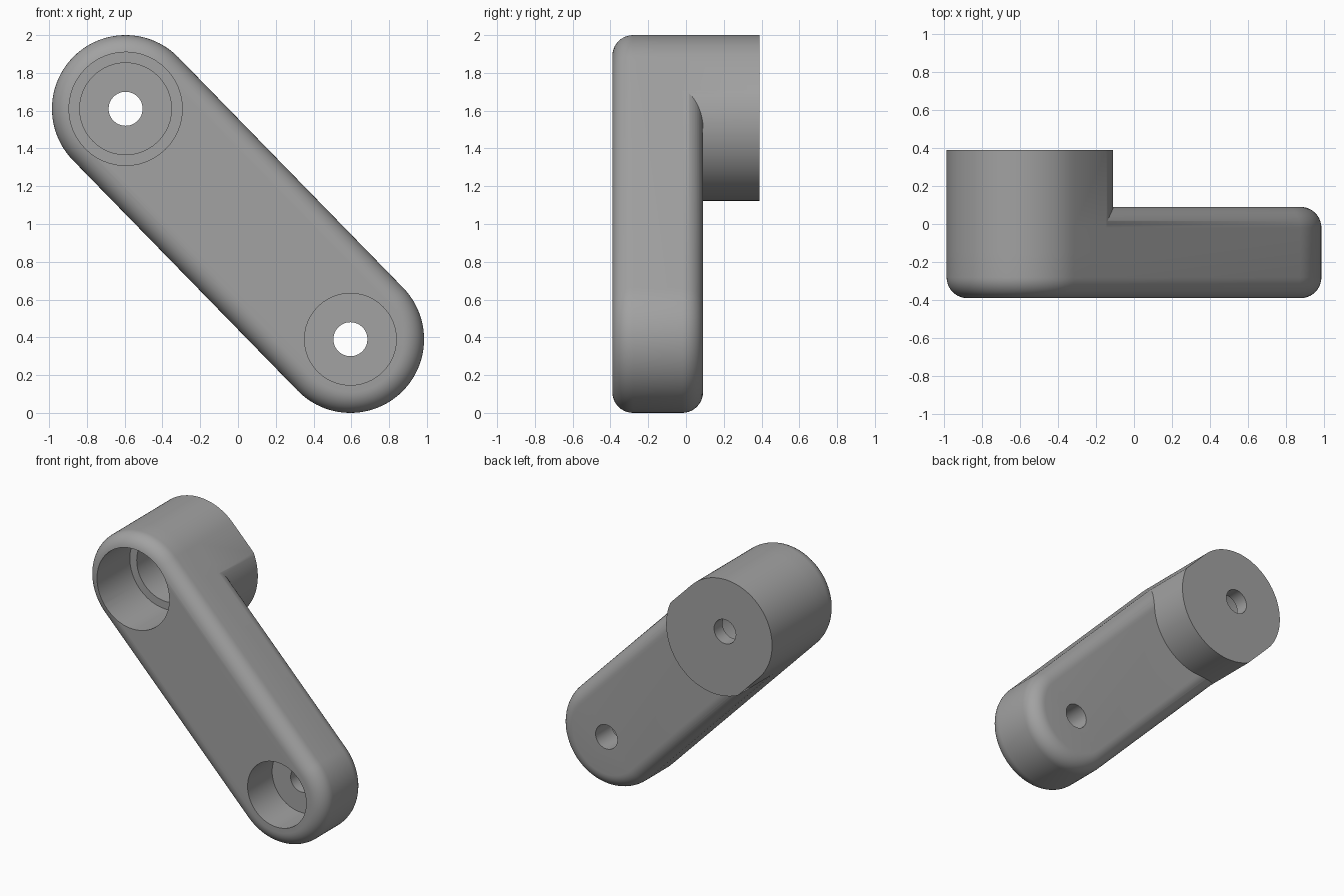
import bpy, bmesh, math
from mathutils import Matrix, Vector

cube = bpy.data.objects.get("Cube")
if cube:
    bpy.data.objects.remove(cube, do_unlink=True)

grey = bpy.data.materials.new("mid grey")
grey.use_nodes = True
COLOUR = (0.36, 0.36, 0.36, 1)
grey.diffuse_color = COLOUR
grey.node_tree.nodes["Principled BSDF"].inputs["Base Color"].default_value = COLOUR

R, FILLET = 0.39, 0.11
FRONT, ARM_BACK, BOSS_BACK = -0.39, 0.09, 0.39
UPPER, LOWER = Vector((-0.595, 0, 1.61)), Vector((0.595, 0, 0.39))
LENGTH = (LOWER - UPPER).length
SEG = 48
# Local frame: x runs along the arm from the upper pivot, y is depth
PLACE = Matrix.Translation(UPPER) @ Matrix.Rotation(
    math.atan2(UPPER.z - LOWER.z, LOWER.x - UPPER.x), 4, 'Y')


def arc(cx, r, start, end):
    steps = [start + (end - start) * i / SEG for i in range(SEG + 1)]
    return [(cx + r * math.cos(a), r * math.sin(a)) for a in steps]


def loft(name, rings):
    """Closed solid through rings given as (outline, depth)."""
    bm = bmesh.new()
    loops = [[bm.verts.new((x, y, z)) for x, z in pts] for pts, y in rings]
    n = len(loops[0])
    for a, b in zip(loops, loops[1:]):
        for i in range(n):
            bm.faces.new((a[i], a[(i + 1) % n], b[(i + 1) % n], b[i]))
    bm.faces.new(loops[0])
    bm.faces.new(loops[-1])
    bmesh.ops.recalc_face_normals(bm, faces=bm.faces)
    me = bpy.data.meshes.new(name)
    bm.to_mesh(me)
    bm.free()
    ob = bpy.data.objects.new(name, me)
    bpy.context.collection.objects.link(ob)
    me.materials.append(grey)
    ob.matrix_world = PLACE
    return ob


def slot(r):
    h = math.pi / 2
    return arc(0, r, h, 3 * h) + arc(LENGTH, r, -h, h)


def bore(x, steps):
    """Stepped round cutter from (radius, start depth, end depth) steps."""
    rings = []
    for r, y0, y1 in steps:
        pts = arc(x, r, 0, 2 * math.pi)[:-1]
        rings += [(pts, y0), (pts, y1)]
    return loft("bore_cutter", rings)


def combine(target, tool, operation):
    mod = target.modifiers.new(operation.lower(), 'BOOLEAN')
    mod.operation, mod.solver, mod.object = operation, 'EXACT', tool
    bpy.context.view_layer.update()
    bpy.context.view_layer.objects.active = target
    bpy.ops.object.modifier_apply(modifier=mod.name)
    bpy.data.objects.remove(tool, do_unlink=True)


# Arm: slot outline with rounded front and back rims
turns = [i * math.pi / 20 for i in range(11)]
front = [(slot(R - FILLET + FILLET * math.sin(t)),
          FRONT + FILLET - FILLET * math.cos(t)) for t in turns]
back = [(slot(R - FILLET + FILLET * math.cos(t)),
         ARM_BACK - FILLET + FILLET * math.sin(t)) for t in turns]
arm = loft("crank_arm", front + back)

# Boss: rounded block at the upper end, flush with the arm's sides
BOSS_R, SHIFT = 0.416, 0.10
edge = math.asin(R / BOSS_R)
outline = (arc(0, R, math.pi / 2, 3 * math.pi / 2)
           + arc(SHIFT, BOSS_R, -edge, edge))
boss = loft("boss", [(outline, -0.15), (outline, BOSS_BACK)])
combine(arm, boss, 'UNION')

# Stepped bores at both pivots
combine(arm, bore(0, [(0.30, -0.6, 0.0), (0.243, 0.0, 0.29), (0.09, 0.29, 0.6)]),
        'DIFFERENCE')
combine(arm, bore(LENGTH, [(0.243, -0.6, -0.10), (0.09, -0.10, 0.3)]), 'DIFFERENCE')

# Smooth shading with crisp edges
bpy.ops.object.select_all(action='DESELECT')
arm.select_set(True)
bpy.context.view_layer.objects.active = arm
bpy.ops.object.shade_smooth_by_angle(angle=math.radians(30))
